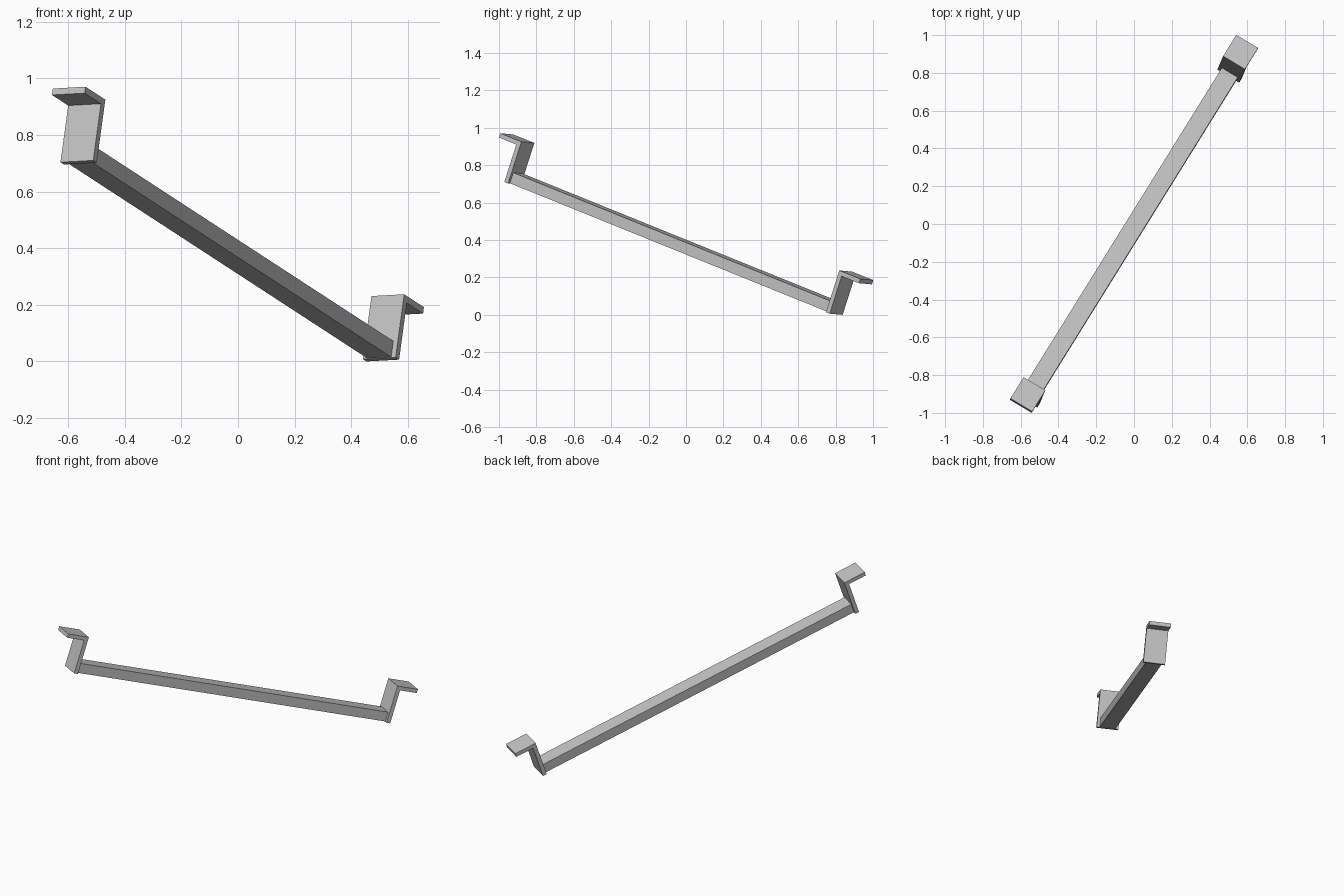
import bpy, bmesh
from mathutils import Matrix, Vector

cube = bpy.data.objects.get("Cube")
if cube:
    bpy.data.objects.remove(cube, do_unlink=True)

# One grey material
grey = bpy.data.materials.new("plain_grey")
grey.use_nodes = True
colour = (0.54, 0.54, 0.54, 1)
grey.diffuse_color = colour
grey.node_tree.nodes["Principled BSDF"].inputs["Base Color"].default_value = colour

# Tilted frame: local x across the bar, y along it, z up from it
along = Vector((0.499, 0.803, -0.325)).normalized()
across = Vector((0.853, -0.52, 0.05))
across = (across - along * across.dot(along)).normalized()
up = across.cross(along)
frame = Matrix.Translation((-0.029, -0.067, 0.355)) @ Matrix((across, along, up)).transposed().to_4x4()

PLATE_IN, PLATE_OUT, TIP = 1.058, 1.083, 1.198
HEIGHT, THICK = 0.236, 0.024


def extrude_profile(name, profile, width):
    """Extrude a side profile of (along, up) points across the bar."""
    bm = bmesh.new()
    face = bm.faces.new([bm.verts.new((-width / 2, y, z)) for y, z in profile])
    made = bmesh.ops.extrude_face_region(bm, geom=[face])["geom"]
    verts = [g for g in made if isinstance(g, bmesh.types.BMVert)]
    bmesh.ops.translate(bm, verts=verts, vec=(width, 0, 0))
    bmesh.ops.recalc_face_normals(bm, faces=bm.faces)
    mesh = bpy.data.meshes.new(name)
    bm.to_mesh(mesh)
    bm.free()
    mesh.materials.append(grey)
    obj = bpy.data.objects.new(name, mesh)
    bpy.context.collection.objects.link(obj)
    obj.matrix_world = frame


# Long bar between the brackets
extrude_profile("bar", [(-PLATE_IN, 0.002), (PLATE_IN, 0.002),
                        (PLATE_IN, 0.062), (-PLATE_IN, 0.062)], 0.098)

# Angled end brackets: upright plate with an outward flange
bracket = [(PLATE_IN, 0), (PLATE_OUT, 0), (PLATE_OUT, HEIGHT - THICK),
           (TIP, HEIGHT - THICK), (TIP, HEIGHT), (PLATE_IN, HEIGHT)]
for name, side in (("upper_bracket", -1), ("lower_bracket", 1)):
    extrude_profile(name, [(side * y, z) for y, z in bracket], 0.135)
